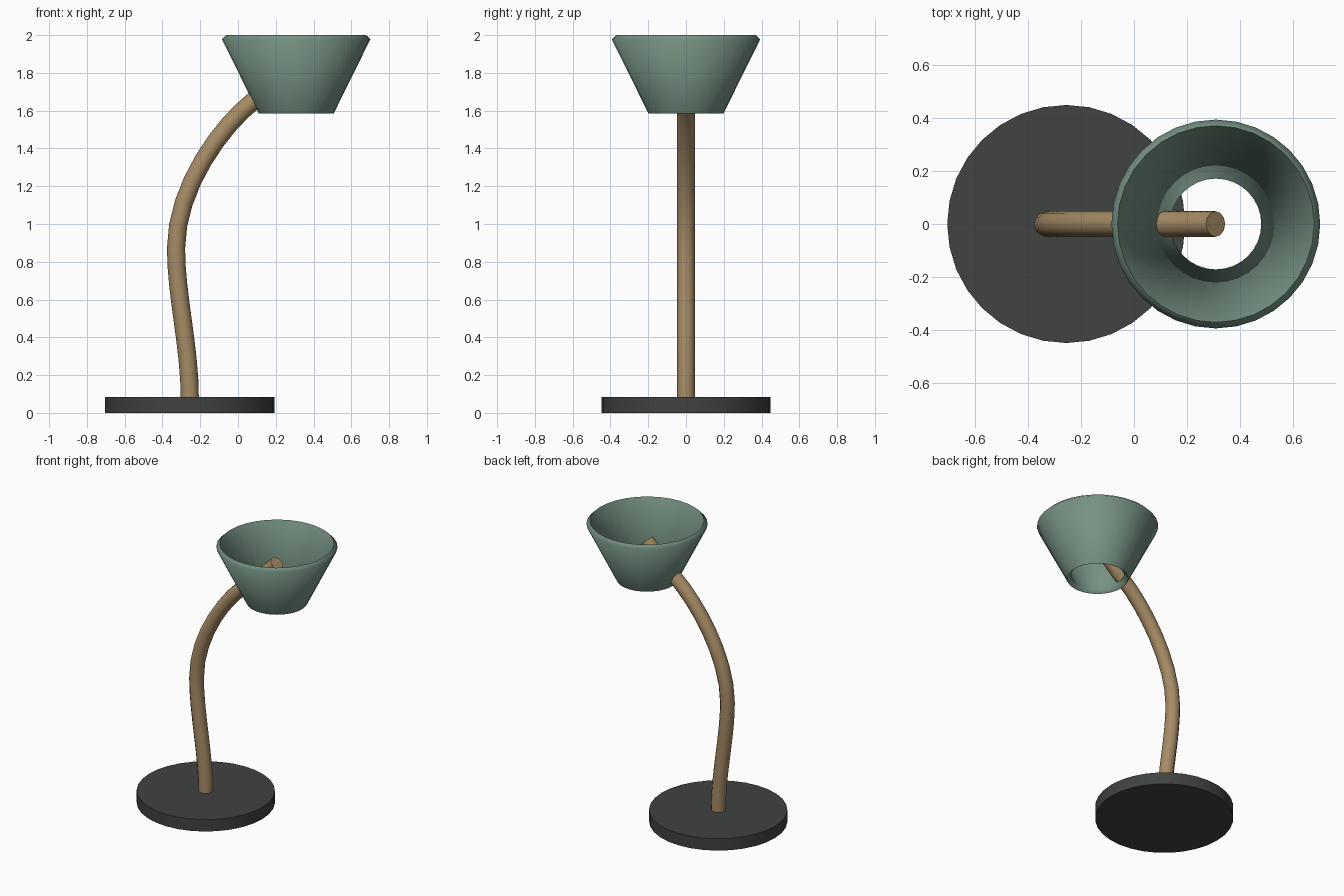
import bpy, bmesh, math
from mathutils import Vector

if "Cube" in bpy.data.objects:
    bpy.data.objects.remove(bpy.data.objects["Cube"])


def paint(obj, name, rgb):
    mat = bpy.data.materials.new(name)
    mat.diffuse_color = (*rgb, 1)
    mat.use_nodes = True
    mat.node_tree.nodes["Principled BSDF"].inputs["Base Color"].default_value = mat.diffuse_color
    obj.data.materials.append(mat)


def smooth(obj, degrees):
    bpy.ops.object.select_all(action='DESELECT')
    obj.select_set(True)
    bpy.context.view_layer.objects.active = obj
    bpy.ops.object.shade_smooth_by_angle(angle=math.radians(degrees))


def lathe(name, profile, location, sides):
    """Revolve a closed (radius, z) profile into a ring."""
    bm = bmesh.new()
    rings = []
    for i in range(sides):
        a = 2 * math.pi * i / sides
        rings.append([bm.verts.new((r * math.cos(a), r * math.sin(a), z)) for r, z in profile])
    n = len(profile)
    for i in range(sides):
        a, b = rings[i], rings[(i + 1) % sides]
        for j in range(n):
            k = (j + 1) % n
            bm.faces.new((a[j], b[j], b[k], a[k]))
    bmesh.ops.recalc_face_normals(bm, faces=bm.faces)
    mesh = bpy.data.meshes.new(name)
    bm.to_mesh(mesh)
    bm.free()
    obj = bpy.data.objects.new(name, mesh)
    obj.location = location
    bpy.context.collection.objects.link(obj)
    return obj


# Round weighted base
bpy.ops.mesh.primitive_cylinder_add(vertices=32, radius=0.448, depth=0.085,
                                    location=(-0.255, 0, 0.0425))
base = bpy.context.object
base.name = "base"
paint(base, "dark_metal", (0.05, 0.056, 0.054))
smooth(base, 40)

# Curved stem: (point, incoming handle, outgoing handle) as x, z
path = [((-0.255, 0.07), (-0.255, 0.0), (-0.255, 0.35)),
        ((-0.328, 0.87), (-0.328, 0.62), (-0.328, 1.20)),
        ((0.08, 1.65), (-0.08, 1.525), (0.16, 1.7125)),
        ((0.307, 1.86), (0.245, 1.79), (0.37, 1.93))]
curve = bpy.data.curves.new("stem", 'CURVE')
curve.dimensions = '3D'
curve.resolution_u = 8
spline = curve.splines.new('BEZIER')
spline.bezier_points.add(len(path) - 1)
for bp, (co, left, right) in zip(spline.bezier_points, path):
    bp.handle_left_type = bp.handle_right_type = 'FREE'
    bp.co = Vector((co[0], 0, co[1]))
    bp.handle_left = Vector((left[0], 0, left[1]))
    bp.handle_right = Vector((right[0], 0, right[1]))
curve.bevel_depth = 0.048
curve.bevel_resolution = 4
curve.use_fill_caps = True
stem = bpy.data.objects.new("stem", curve)
bpy.context.collection.objects.link(stem)
bpy.ops.object.select_all(action='DESELECT')
stem.select_set(True)
bpy.context.view_layer.objects.active = stem
bpy.ops.object.convert(target='MESH')
stem = bpy.context.object
stem.name = "stem"
paint(stem, "brass", (0.38, 0.26, 0.13))
smooth(stem, 40)

# Open conical shade with wall thickness and slanted rims
shade = lathe("shade", [(0.198, 1.584), (0.393, 1.978), (0.370, 2.0), (0.171, 1.612)],
              (0.308, 0, 0), 32)
paint(shade, "green_enamel", (0.18, 0.285, 0.225))
smooth(shade, 80)
